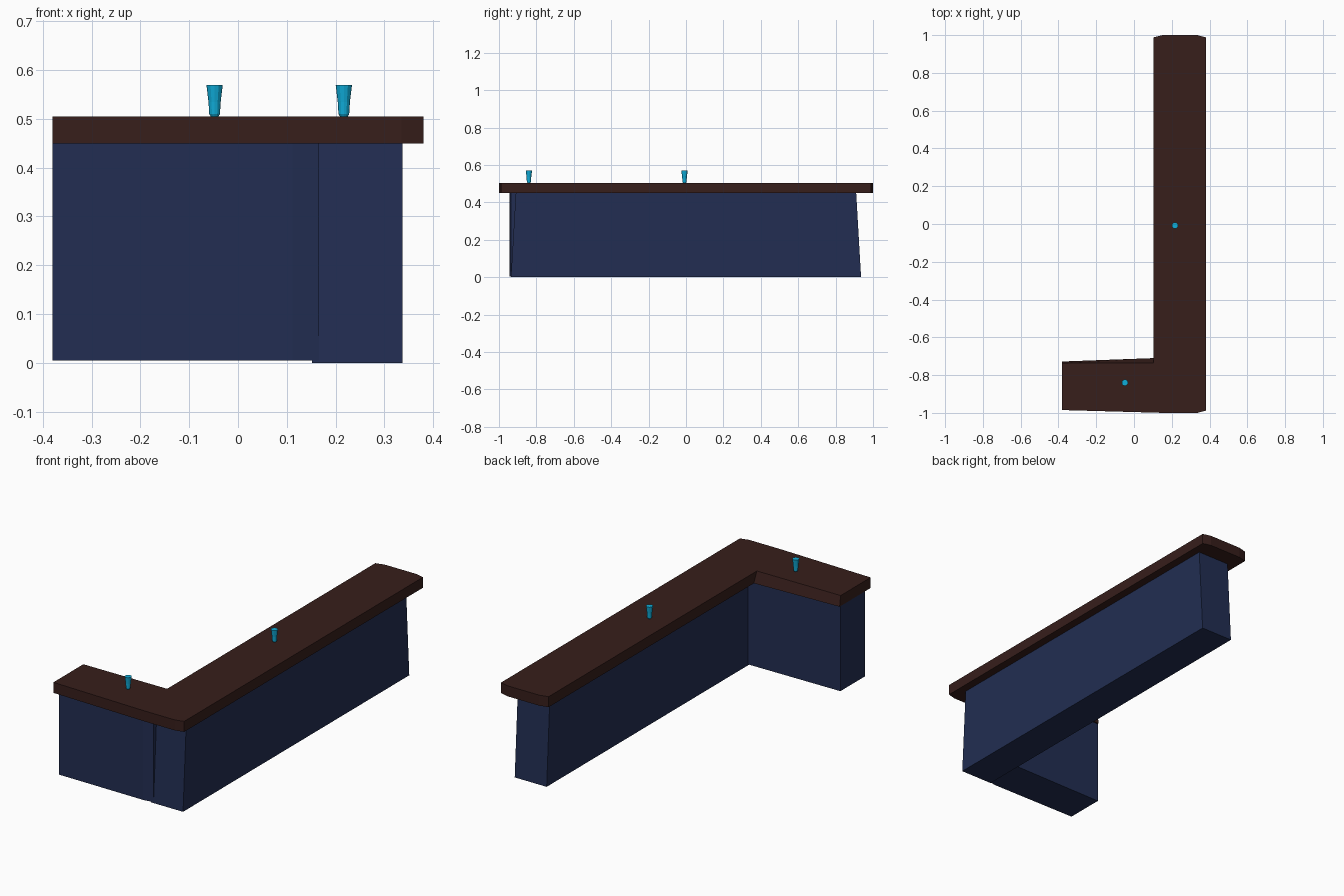
import bpy, bmesh, math

if "Cube" in bpy.data.objects:
    bpy.data.objects.remove(bpy.data.objects["Cube"])


def material(name, rgb):
    m = bpy.data.materials.new(name)
    m.diffuse_color = (*rgb, 1)
    m.use_nodes = True
    m.node_tree.nodes["Principled BSDF"].inputs["Base Color"].default_value = m.diffuse_color
    return m


def finish(bm, name, mat):
    bmesh.ops.recalc_face_normals(bm, faces=bm.faces)
    me = bpy.data.meshes.new(name)
    bm.to_mesh(me)
    bm.free()
    me.materials.append(mat)
    ob = bpy.data.objects.new(name, me)
    bpy.context.collection.objects.link(ob)
    return ob


def loft(name, lower, upper, z0, z1, mat):
    """Closed slab between two matching outlines."""
    bm = bmesh.new()
    lo = [bm.verts.new((x, y, z0)) for x, y in lower]
    hi = [bm.verts.new((x, y, z1)) for x, y in upper]
    n = len(lo)
    bm.faces.new(lo[::-1])
    bm.faces.new(hi)
    for i in range(n):
        j = (i + 1) % n
        bm.faces.new((lo[i], lo[j], hi[j], hi[i]))
    return finish(bm, name, mat)


def cup(name, x, y, mat, sides=12):
    profile = [(0.008, 0.505), (0.011, 0.510), (0.0125, 0.535), (0.0168, 0.57)]
    bm = bmesh.new()
    rings = []
    for r, z in profile:
        rings.append([bm.verts.new((x + r * math.cos(a), y + r * math.sin(a), z))
                      for a in (2 * math.pi * i / sides for i in range(sides))])
    for a, b in zip(rings, rings[1:]):
        for i in range(sides):
            j = (i + 1) % sides
            bm.faces.new((a[i], a[j], b[j], b[i]))
    bm.faces.new(rings[0][::-1])
    bm.faces.new(rings[-1])
    return finish(bm, name, mat)


wood = material("dark_wood", (0.038, 0.013, 0.011))
blue = material("navy_panel", (0.016, 0.027, 0.085))
cyan = material("cyan_glass", (0.005, 0.42, 0.70))

# L-shaped counter top, inner edge of the short arm slopes outward below
def top_outline(y_end, y_corner):
    return [(-0.38, -0.985), (0.16, -1.0), (0.335, -1.0), (0.38, -0.988),
            (0.38, 0.988), (0.335, 1.0), (0.15, 1.0), (0.104, 0.988),
            (0.104, y_corner), (-0.38, y_end)]

loft("counter_top", top_outline(-0.728, -0.71), top_outline(-0.737, -0.735),
     0.45, 0.505, wood)

# long base with leaning ends
def long_outline(y):
    return [(0.152, -y), (0.337, -y), (0.337, y), (0.152, y)]

loft("long_base", long_outline(0.936), long_outline(0.91), 0.0, 0.45, blue)

# short base, front face turning in where it meets the long one
arm = [(-0.38, -0.94), (0.112, -0.944), (0.166, -0.936), (0.166, -0.73), (-0.38, -0.735)]
loft("short_base", arm, arm, 0.005, 0.45, blue)

# cups standing on the counter
cup("cup_short_side", -0.048, -0.84, cyan)
cup("cup_long_side", 0.217, -0.008, cyan)
